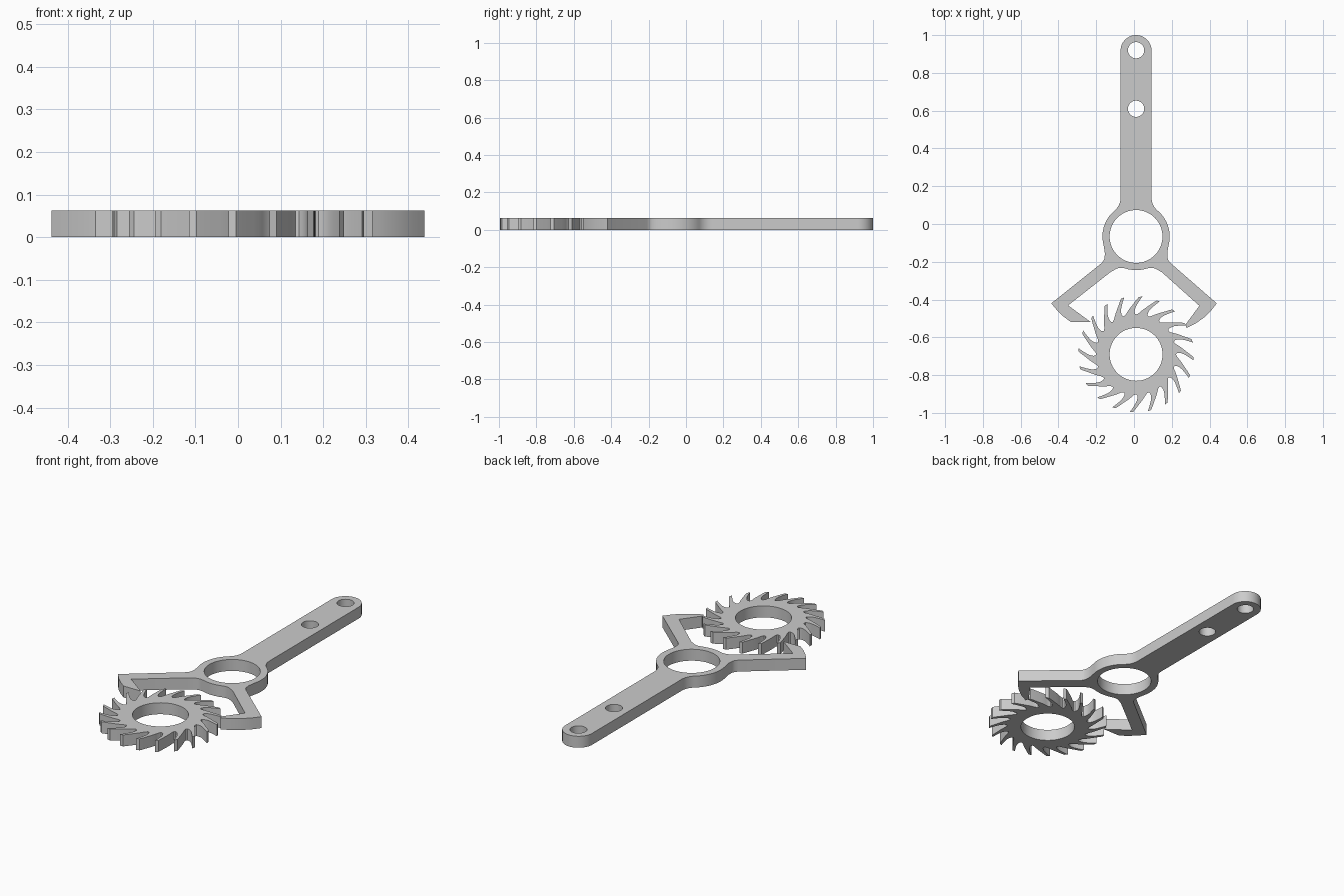
import bpy, bmesh, math

if "Cube" in bpy.data.objects:
    bpy.data.objects.remove(bpy.data.objects["Cube"])

H = 0.063                      # plate thickness
CX = 0.011                     # shared axis of lever and wheel
HUB_Y, WHEEL_Y = -0.066, -0.69

mat = bpy.data.materials.new("plain grey")
mat.diffuse_color = (0.6, 0.6, 0.6, 1)
mat.use_nodes = True
mat.node_tree.nodes["Principled BSDF"].inputs["Base Color"].default_value = mat.diffuse_color


def arc(x, y, r, a0, a1, n):
    return [(x + r * math.cos(math.radians(a0 + (a1 - a0) * i / n)),
             y + r * math.sin(math.radians(a0 + (a1 - a0) * i / n))) for i in range(n + 1)]


def circle(x, y, r, n=64):
    return arc(x, y, r, 0, 360, n)[:-1]


def plate(name, loops, y):
    """Flat plate: first loop is the outline, the others are holes."""
    cu = bpy.data.curves.new(name, 'CURVE')
    cu.dimensions = '2D'
    cu.fill_mode = 'BOTH'
    cu.extrude = H / 2
    for pts in loops:
        s = cu.splines.new('POLY')
        s.points.add(len(pts) - 1)
        for p, (px, py) in zip(s.points, pts):
            p.co = (px + CX, py + y, 0, 1)
        s.use_cyclic_u = True
    ob = bpy.data.objects.new(name, cu)
    bpy.context.collection.objects.link(ob)
    bpy.ops.object.select_all(action='DESELECT')
    ob.select_set(True)
    bpy.context.view_layer.objects.active = ob
    bpy.ops.object.convert(target='MESH')
    ob = bpy.context.object
    bm = bmesh.new()
    bm.from_mesh(ob.data)
    bmesh.ops.remove_doubles(bm, verts=bm.verts, dist=1e-5)
    bmesh.ops.translate(bm, verts=bm.verts, vec=(0, 0, H / 2))
    bmesh.ops.recalc_face_normals(bm, faces=bm.faces)
    bm.to_mesh(ob.data)
    bm.free()
    ob.data.materials.clear()
    ob.data.materials.append(mat)
    bpy.ops.object.shade_smooth_by_angle(angle=math.radians(30))
    return ob


# Anchor lever, coordinates relative to the hub centre
W, R, F = 0.082, 0.178, 0.09            # arm half width, hub radius, fillet radius
top = 1.0 - HUB_Y - W
fy = math.sqrt((R + F) ** 2 - (W + F) ** 2)
ta = math.degrees(math.atan2(fy, W + F))
side = (arc(0, top, W, 90, 0, 16)
        + arc(W + F, fy, F, 180, 180 + ta, 10)
        + arc(0, 0, R, ta, -10, 14)[1:]
        + [(0.169, -0.062), (0.165, -0.09), (0.167, -0.116), (0.173, -0.13), (0.185, -0.143)])
inner = [(0.137, -0.19), (0.106, -0.172), (0.092, -0.167), (0.079, -0.166),
         (0.063, -0.168), (0.04, -0.174), (0.02, -0.177)]
right_pallet = [(0.427, -0.354), (0.397, -0.393), (0.361, -0.428), (0.318, -0.459),
                (0.267, -0.485), (0.263, -0.465), (0.335, -0.367)]
left_pallet = [(-0.449, -0.354), (-0.418, -0.391), (-0.384, -0.424), (-0.345, -0.453),
               (-0.24, -0.453), (-0.36, -0.365)]


def mirror(pts):
    return [(-x, y) for x, y in reversed(pts)]


outline = (side + right_pallet + inner + [(0, -0.178)]
           + mirror(inner) + left_pallet[::-1] + mirror(side)[:-1])
plate("anchor_lever", [outline, circle(0, 0, 0.14),
                       circle(0, 0.92 - HUB_Y, 0.043, 32),
                       circle(0, 0.61 - HUB_Y, 0.043, 32)], HUB_Y)

# Escape wheel: one swept tooth (radius, angle) repeated twenty times
tooth = [(0.211, 4.5), (0.216, 6.2), (0.225, 6.6), (0.24, 6.0), (0.255, 4.6), (0.27, 2.7),
         (0.288, 0.6), (0.307, -1.6), (0.305, 1.7), (0.288, 4.3), (0.27, 7.2), (0.255, 10.2),
         (0.24, 13.6), (0.228, 16.4), (0.217, 19.2)]
rim = []
for i in range(20):
    for r, a in tooth:
        t = math.radians(13.4 + 18 * i + a)
        rim.append((r * math.cos(t), r * math.sin(t)))
plate("escape_wheel", [rim, circle(0, 0, 0.14)], WHEEL_Y)
